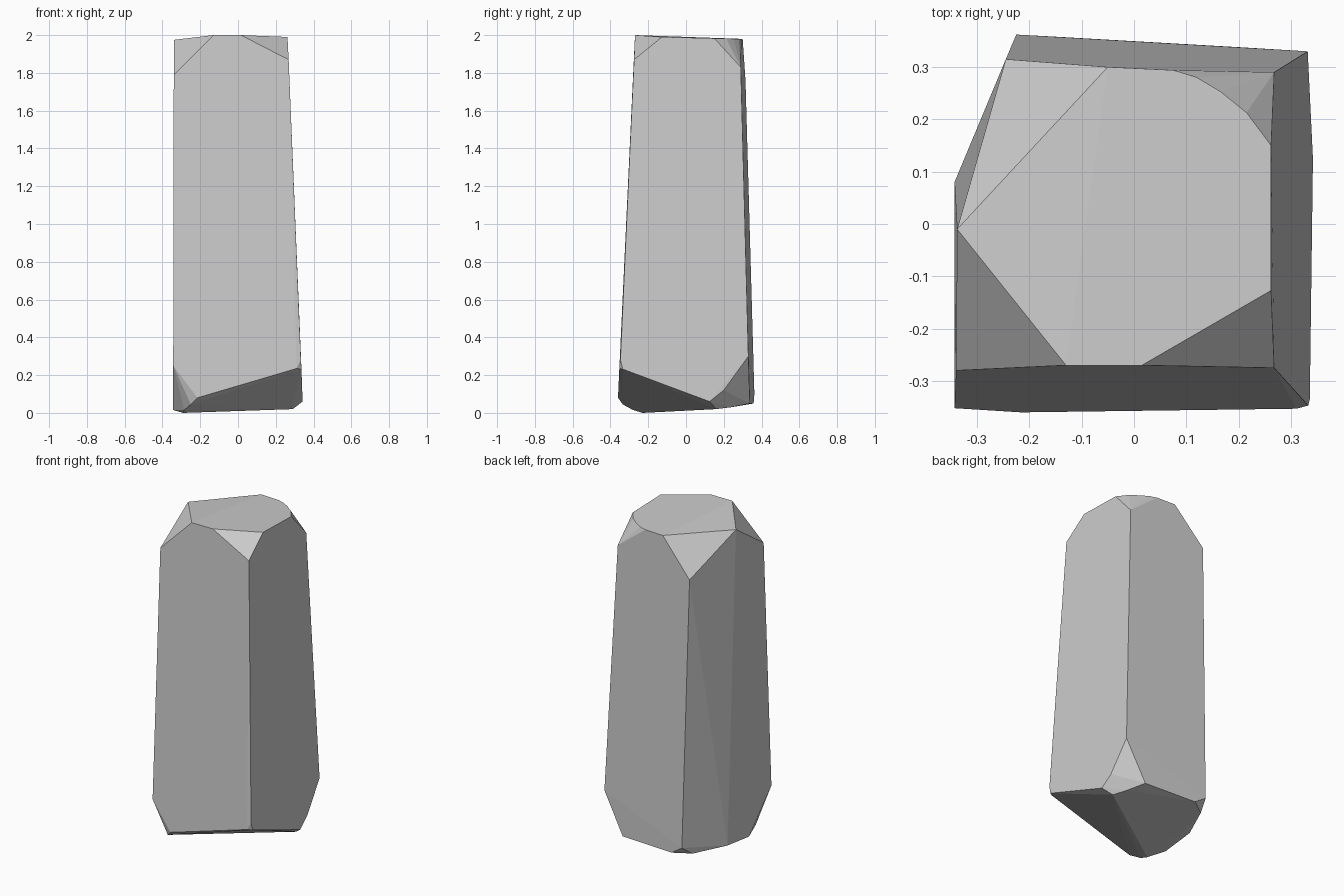
import bpy, bmesh
from math import radians

# top: flat cap outline with chipped corners, plus the tip below each chip
top = [(-0.338, -0.01, 1.975), (-0.13, -0.27, 2.0), (0.015, -0.27, 2.0), (0.262, -0.127, 1.99),
       (-0.05, 0.3, 1.98), (0.075, 0.294, 1.98), (0.12, 0.28, 1.98), (0.165, 0.253, 1.98),
       (0.215, 0.213, 1.982), (0.262, 0.15, 1.983)]
top_tips = [(-0.34, -0.28, 1.79), (0.268, -0.275, 1.87), (0.268, 0.29, 1.83), (-0.245, 0.315, 1.76)]

# lower ends of the upright edges
low_tips = [(-0.343, -0.352, 0.25), (0.333, -0.347, 0.28), (0.332, 0.33, 0.3), (-0.225, 0.362, 0.1)]

# slanted underside, rounded chips at front left and back right
underside = [(-0.215, -0.36, 0.08), (-0.25, -0.335, 0.045), (-0.285, -0.28, 0.015), (-0.29, -0.23, 0.0),
             (-0.343, -0.13, 0.015), (0.31, -0.353, 0.235), (0.336, -0.335, 0.232),
             (0.342, 0.125, 0.06), (0.29, 0.16, 0.02), (0.25, 0.24, 0.03), (0.2, 0.338, 0.05),
             (0.338, 0.2, 0.12), (-0.15, 0.358, 0.05), (-0.25, 0.29, 0.045), (-0.343, 0.08, 0.04)]

# wrap the corners into one faceted stone and merge near-flat faces
bm = bmesh.new()
for p in top + top_tips + low_tips + underside:
    bm.verts.new(p)
res = bmesh.ops.convex_hull(bm, input=bm.verts[:])
loose = [v for v in bm.verts if not v.link_faces]
bmesh.ops.delete(bm, geom=loose, context='VERTS')
bmesh.ops.dissolve_limit(bm, angle_limit=radians(1.5), verts=bm.verts[:], edges=bm.edges[:])
bmesh.ops.recalc_face_normals(bm, faces=bm.faces[:])

mesh = bpy.data.meshes.new("stone_pillar")
bm.to_mesh(mesh)
bm.free()
obj = bpy.data.objects.new("stone_pillar", mesh)
bpy.context.collection.objects.link(obj)
